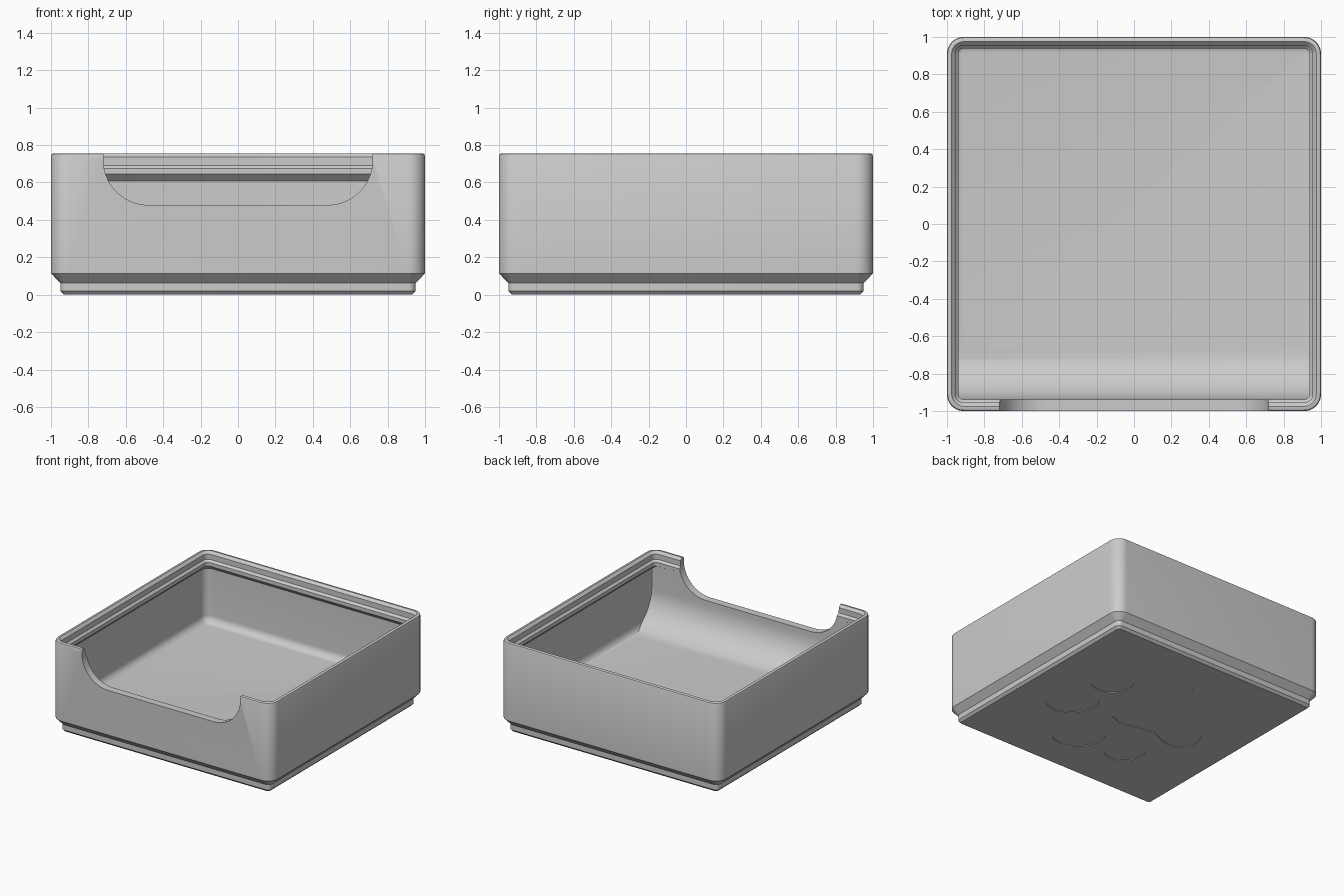
import bpy, bmesh
from math import sin, cos, pi, sqrt

old = bpy.data.objects.get("Cube")
if old:
    bpy.data.objects.remove(old, do_unlink=True)

FLOOR = 0.165
WALL = 0.975

grey = bpy.data.materials.new("light_grey")
grey.use_nodes = True
grey.diffuse_color = (0.6, 0.6, 0.6, 1)
grey.node_tree.nodes["Principled BSDF"].inputs["Base Color"].default_value = (0.6, 0.6, 0.6, 1)


def make_object(name, bm):
    bmesh.ops.recalc_face_normals(bm, faces=bm.faces[:])
    mesh = bpy.data.meshes.new(name)
    bm.to_mesh(mesh)
    bm.free()
    mesh.materials.append(grey)
    obj = bpy.data.objects.new(name, mesh)
    bpy.context.collection.objects.link(obj)
    return obj


def loft(name, rings, steps=10):
    """Closed solid through rounded squares given as (half size, z, corner radius)."""
    bm = bmesh.new()
    loops = []
    for half, z, r in rings:
        loop = []
        for corner in range(4):
            a0 = corner * pi / 2
            sx = 1 if corner in (0, 3) else -1
            sy = 1 if corner in (0, 1) else -1
            for i in range(steps + 1):
                a = a0 + i / steps * pi / 2
                loop.append(bm.verts.new((sx * (half - r) + r * cos(a),
                                          sy * (half - r) + r * sin(a), z)))
        loops.append(loop)
    n = len(loops[0])
    for a, b in zip(loops, loops[1:]):
        for i in range(n):
            j = (i + 1) % n
            bm.faces.new((a[i], a[j], b[j], b[i]))
    bm.faces.new(loops[0])
    bm.faces.new(loops[-1])
    return make_object(name, bm)


def prism(name, start, move):
    """Extrude a polygon of 3D points along a vector."""
    bm = bmesh.new()
    face = bm.faces.new([bm.verts.new(p) for p in start])
    new = bmesh.ops.extrude_face_region(bm, geom=[face])["geom"]
    bmesh.ops.translate(bm, vec=move, verts=[v for v in new if isinstance(v, bmesh.types.BMVert)])
    return make_object(name, bm)


def combine(target, tool, operation):
    """Apply an exact boolean and remove the tool."""
    mod = target.modifiers.new("combine", "BOOLEAN")
    mod.operation = operation
    mod.solver = "EXACT"
    mod.object = tool
    bpy.context.view_layer.update()
    result = bpy.data.meshes.new_from_object(
        target.evaluated_get(bpy.context.evaluated_depsgraph_get()))
    target.modifiers.clear()
    target.data = result
    bpy.data.objects.remove(tool, do_unlink=True)


# Bin: stepped foot, outer wall, stacking lip, inner wall, rounded floor edge
foot = [(0.931, 0, 0.019), (0.95, 0.019, 0.038), (0.95, 0.0625, 0.038)]
body = [(1, 0.114), (1, 0.742), (0.996, 0.751), (0.988, 0.755), (0.975, 0.755),
        (0.955, 0.735), (0.955, 0.692), (0.938, 0.675), (0.938, 0.645), (WALL, 0.608)]
fillet = 0.06
for i in range(9):
    a = i / 8 * pi / 2
    body.append((WALL - fillet * (1 - cos(a)), FLOOR + fillet * (1 - sin(a))))
storage_bin = loft("storage_bin", foot + [(h, z, h - 0.91) for h, z in body])

# Curved ramp inside the front wall
R = 0.275
front = -0.9385
profile = [(-1.1, 0.15), (-1.1, 0.647), (front, 0.647)]
for i in range(17):
    a = i / 16 * pi / 2
    profile.append((front + R * (1 - cos(a)), FLOOR + R * (1 - sin(a))))
profile.append((front + R, 0.15))
ramp = prism("front_ramp", [(-1.1, y, z) for y, z in profile], (2.2, 0, 0))
combine(ramp, loft("ramp_limit", [(0.985, 0.1, 0.075), (0.985, 0.7, 0.075)]), "INTERSECT")
combine(storage_bin, ramp, "UNION")

# Wide opening in the front wall
half_w, low, r = 0.72, 0.48, 0.24
side = [(half_w, 0.9)]
for i in range(17):
    a = i / 16 * pi / 2
    side.append((half_w - r + r * cos(a), low + r - r * sin(a)))
outline = side + [(-x, z) for x, z in reversed(side)]
combine(storage_bin, prism("front_opening", [(x, -1.1, z) for x, z in outline], (0, 0.2, 0)),
        "DIFFERENCE")


# Shallow pad shapes pressed into the underside, set along the diagonal
def press(name, points):
    k = 1 / sqrt(2)
    combine(storage_bin, prism(name, [((u + v) * k, (v - u) * k, -0.05) for u, v in points],
                               (0, 0, 0.055)), "DIFFERENCE")


pad = [(0.165, 0), (0.12, 0.1), (0, 0.18), (-0.13, 0.27), (-0.17, 0.38), (-0.22, 0.47),
       (-0.3, 0.517), (-0.42, 0.48), (-0.48, 0.36), (-0.46, 0.2), (-0.44, 0)]
press("large_pad", pad + [(u, -v) for u, v in reversed(pad[1:-1])])
for s in (1, -1):
    for u, v, ru, rv in ((0.117, 0.513, 0.16, 0.16), (0.44, 0.255, 0.2, 0.17)):
        press("small_pad", [(u + ru * cos(i * pi / 16), s * v + rv * sin(i * pi / 16))
                            for i in range(32)])

# Smooth rounded areas, keep hard edges
bpy.ops.object.select_all(action="DESELECT")
storage_bin.select_set(True)
bpy.context.view_layer.objects.active = storage_bin
bpy.ops.object.shade_smooth_by_angle(angle=pi / 6)
